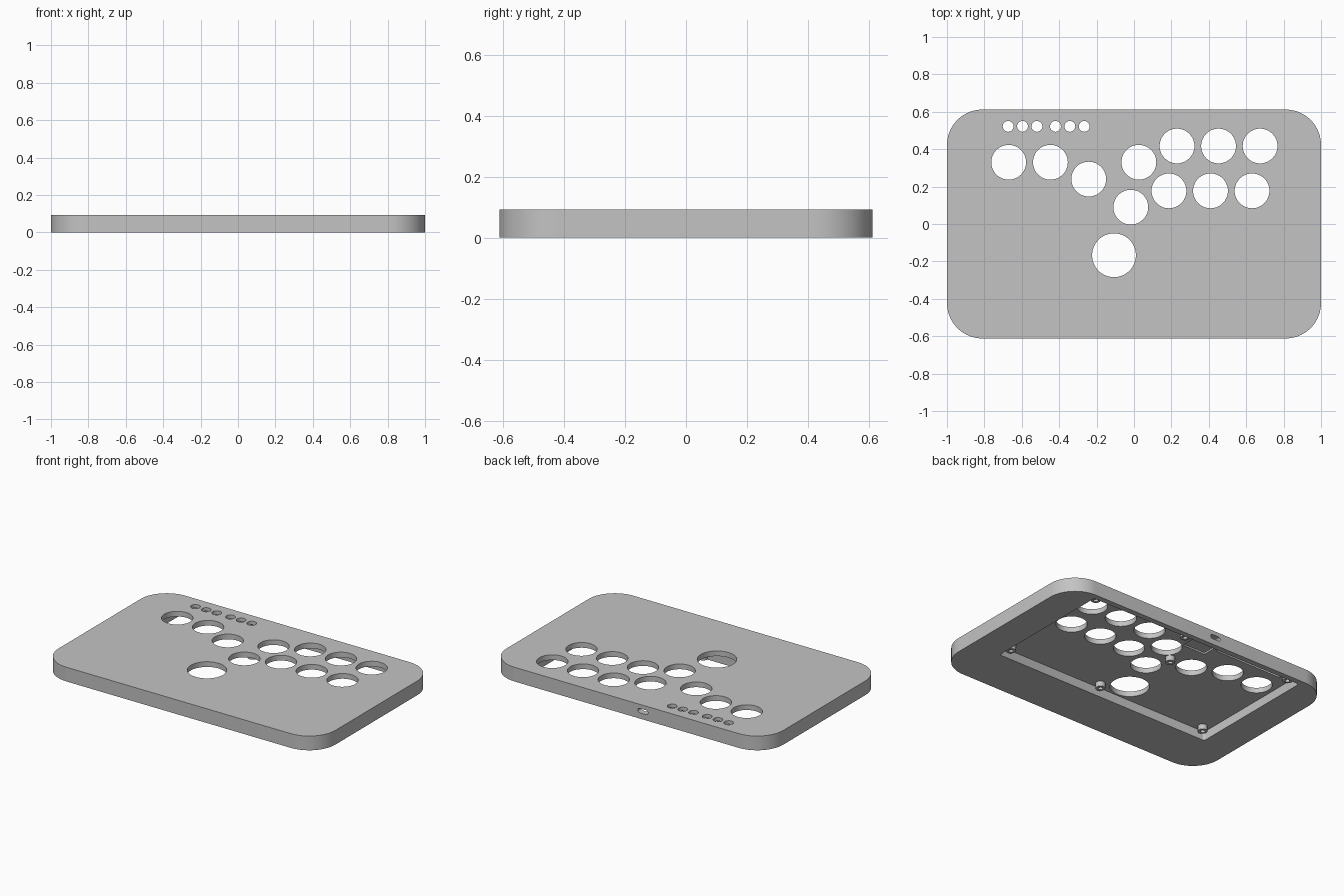
import bpy, bmesh, math

cube = bpy.data.objects.get("Cube")
if cube:
    bpy.data.objects.remove(cube, do_unlink=True)

HEIGHT, CEILING, POCKET = 0.093, 0.059, 0.07

grey = bpy.data.materials.new("plain grey")
grey.use_nodes = True
GREY = (0.55, 0.55, 0.55, 1)
grey.diffuse_color = GREY
grey.node_tree.nodes["Principled BSDF"].inputs["Base Color"].default_value = GREY


def rounded_rect(x0, x1, y0, y1, r, steps):
    """Counter-clockwise outline of a rectangle with rounded corners."""
    corners = [(x1 - r, y1 - r), (x0 + r, y1 - r), (x0 + r, y0 + r), (x1 - r, y0 + r)]
    points = []
    for quarter, (cx, cy) in enumerate(corners):
        for i in range(steps + 1):
            a = math.pi / 2 * (quarter + i / steps)
            points.append((cx + r * math.cos(a), cy + r * math.sin(a)))
    return points


def circle(x, y, r, sides=48):
    return [(x + r * math.cos(math.tau * i / sides), y + r * math.sin(math.tau * i / sides))
            for i in range(sides)]


def prisms(name, outlines, z0, z1):
    """One object holding an upright prism for each outline."""
    bm = bmesh.new()
    for outline in outlines:
        bottom = [bm.verts.new((x, y, z0)) for x, y in outline]
        top = [bm.verts.new((x, y, z1)) for x, y in outline]
        bm.faces.new(bottom[::-1])
        bm.faces.new(top)
        for i in range(len(outline)):
            j = (i + 1) % len(outline)
            bm.faces.new((bottom[i], bottom[j], top[j], top[i]))
    mesh = bpy.data.meshes.new(name)
    bm.to_mesh(mesh)
    bm.free()
    mesh.materials.append(grey)
    obj = bpy.data.objects.new(name, mesh)
    bpy.context.collection.objects.link(obj)
    return obj


def combine(target, tool, operation):
    """Apply a boolean and throw the tool away."""
    mod = target.modifiers.new(operation, "BOOLEAN")
    mod.operation, mod.solver, mod.object = operation, "EXACT", tool
    bpy.context.view_layer.objects.active = target
    bpy.ops.object.modifier_apply(modifier=mod.name)
    bpy.data.objects.remove(tool, do_unlink=True)


# Case slab with rounded corners
case = prisms("controller_case", [rounded_rect(-1, 1, -0.612, 0.612, 0.19, 20)], 0, HEIGHT)

# Hollow underside
combine(case, prisms("recess", [rounded_rect(-0.79, 0.79, -0.295, 0.575, 0.015, 4)],
                     -0.05, CEILING), "DIFFERENCE")

# Shallow pockets for the port board and the small button strip
combine(case, prisms("port_pocket", [rounded_rect(-0.2, -0.035, 0.41, 0.574, 0.005, 2)],
                     0.03, POCKET), "DIFFERENCE")
combine(case, prisms("strip_pocket", [rounded_rect(-0.715, -0.23, 0.485, 0.56, 0.005, 2)],
                     0.03, POCKET), "DIFFERENCE")

# Screw posts
posts = [(x, y) for x in (-0.74, 0.05, 0.74) for y in (-0.25, 0.53)] + [(-0.07, 0.25)]
combine(case, prisms("posts", [circle(x, y, 0.029, 32) for x, y in posts],
                     0.025, CEILING + 0.01), "UNION")
combine(case, prisms("screw_holes", [circle(x, y, 0.014, 24) for x, y in posts],
                     0.01, CEILING - 0.004), "DIFFERENCE")

# Main button holes, the large thumb hole and the small option holes
main = [(-0.67, 0.33), (-0.447, 0.33), (-0.242, 0.24), (0.026, 0.33), (-0.017, 0.09)]
for i in range(3):
    main += [(0.23 + 0.222 * i, 0.417), (0.187 + 0.222 * i, 0.177)]
holes = [circle(x, y, 0.093) for x, y in main]
holes.append(circle(-0.107, -0.167, 0.117, 64))
for first in (-0.673, -0.42):
    holes += [circle(first + 0.077 * i, 0.522, 0.029, 32) for i in range(3)]
combine(case, prisms("button_holes", holes, 0.02, HEIGHT + 0.05), "DIFFERENCE")

# Cable port through the back wall, drawn flat and tipped upright
port = prisms("port_slot", [rounded_rect(-0.037, 0.037, -0.014, 0.014, 0.0135, 8)], -0.65, -0.55)
port.rotation_euler.x = math.pi / 2
port.location = (-0.117, 0, 0.052)
bpy.context.view_layer.update()
combine(case, port, "DIFFERENCE")

# Smooth round walls, crisp rims
bpy.ops.object.select_all(action="DESELECT")
case.select_set(True)
bpy.context.view_layer.objects.active = case
bpy.ops.object.shade_smooth_by_angle(angle=math.radians(30))
